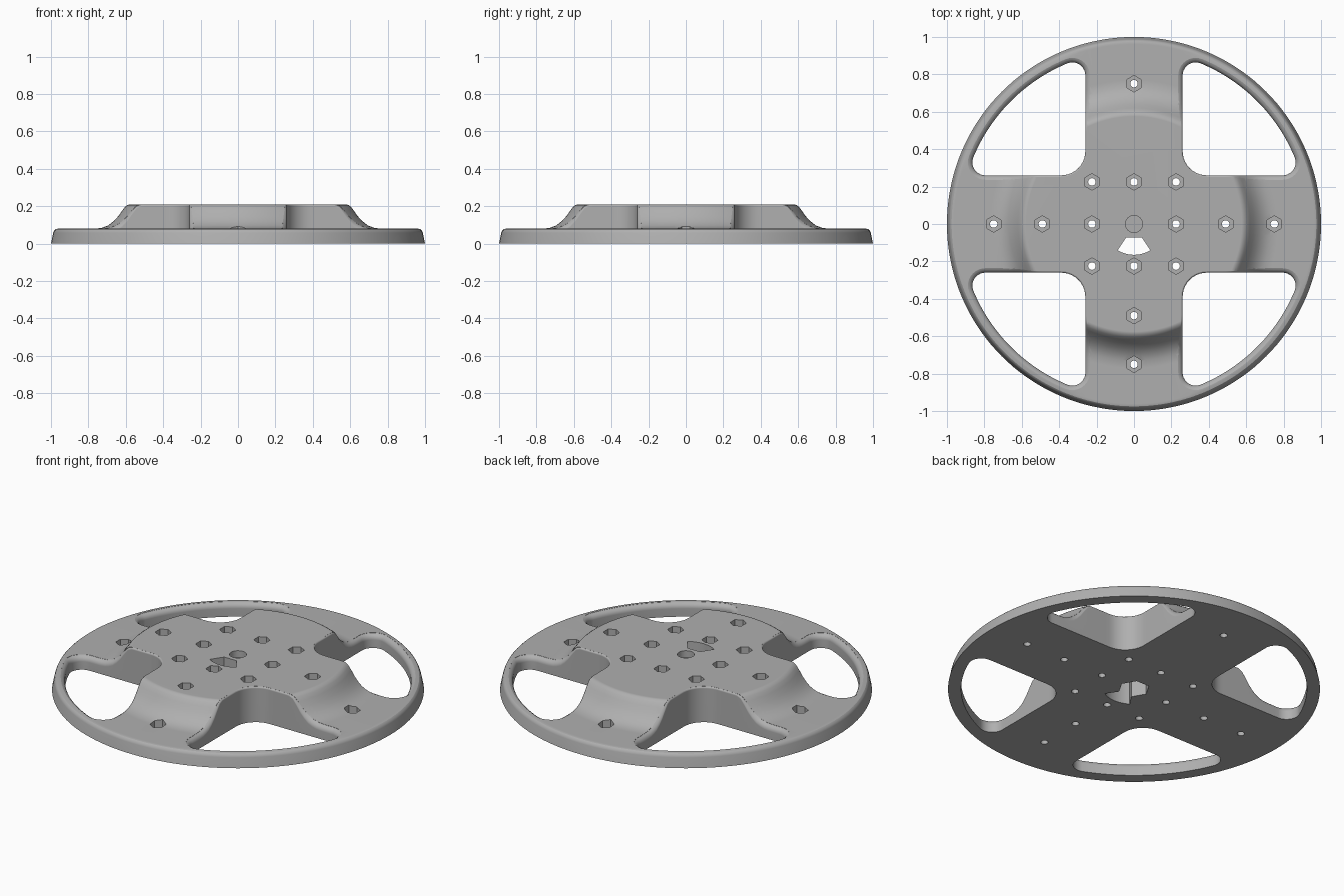
import bpy, bmesh
from math import sin, cos, pi, radians, sqrt, atan2, hypot
from mathutils import Vector

cube = bpy.data.objects.get("Cube")
if cube:
    bpy.data.objects.remove(cube)

grey = bpy.data.materials.new("mid grey")
grey.use_nodes = True
grey.diffuse_color = (0.43, 0.43, 0.43, 1)
grey.node_tree.nodes["Principled BSDF"].inputs["Base Color"].default_value = (0.43, 0.43, 0.43, 1)


def skin(bm, loops):
    """Closed solid through a stack of equally long point loops."""
    rings = [[bm.verts.new(p) for p in loop] for loop in loops]
    n = len(rings[0])
    for low, high in zip(rings, rings[1:]):
        for i in range(n):
            j = (i + 1) % n
            bm.faces.new((low[i], low[j], high[j], high[i]))
    bm.faces.new(rings[0][::-1])
    bm.faces.new(rings[-1])


def finish(bm, name):
    bmesh.ops.recalc_face_normals(bm, faces=bm.faces)
    mesh = bpy.data.meshes.new(name)
    bm.to_mesh(mesh)
    bm.free()
    mesh.materials.append(grey)
    obj = bpy.data.objects.new(name, mesh)
    bpy.context.collection.objects.link(obj)
    return obj


def circle(r, z, n=24, x=0, y=0):
    return [(x + r * cos(2 * pi * i / n), y + r * sin(2 * pi * i / n), z) for i in range(n)]


def hexagon(apothem, z, x=0, y=0, turn=0):
    pts = []
    for deg in range(0, 360, 15):
        r = apothem / cos(radians((deg + turn) % 60 - 30))
        pts.append((x + r * cos(radians(deg)), y + r * sin(radians(deg)), z))
    return pts


def cut(target, bm, name):
    cutter = finish(bm, name)
    cutter.hide_render = True
    mod = target.modifiers.new(name, 'BOOLEAN')
    mod.operation = 'DIFFERENCE'
    mod.solver = 'EXACT'
    mod.object = cutter
    bpy.context.view_layer.objects.active = target
    bpy.ops.object.modifier_apply(modifier=mod.name)
    bpy.data.objects.remove(cutter)


# Turned wheel body: rim, concave rise and flat hub
RISE = [(0.77, 0.08), (0.73, 0.084), (0.695, 0.097), (0.665, 0.12), (0.64, 0.147),
        (0.62, 0.176), (0.605, 0.196), (0.59, 0.207), (0.575, 0.21)]
RIM = [(1, 0), (0.988, 0.058), (0.983, 0.07), (0.975, 0.077), (0.962, 0.08)]
bm = bmesh.new()
skin(bm, [circle(r, z, 144) for r, z in RIM + RISE])
wheel = finish(bm, "spoked_wheel")


def height(r):
    """Top surface height at radius r."""
    if r >= RISE[0][0]:
        return RISE[0][1]
    for (r0, z0), (r1, z1) in zip(RISE, RISE[1:]):
        if r >= r1:
            return z0 + (z1 - z0) * (r0 - r) / (r0 - r1)
    return RISE[-1][1]


# Window outline between two spokes: (position, outward normal) pairs
def window_outline(a=0.26, inner=0.13, tip=0.07, outer=0.93):
    cx = sqrt((outer - tip) ** 2 - (a + tip) ** 2)
    phi = atan2(a + tip, cx)
    arcs = [((a + inner, a + inner), inner, pi, 1.5 * pi, 10),
            ((cx, a + tip), tip, -pi / 2, phi, 10),
            ((0, 0), outer, phi, pi / 2 - phi, 24),
            ((a + tip, cx), tip, pi / 2 - phi, pi, 10)]
    out = []
    for k, (c, r, t0, t1, n) in enumerate(arcs):
        first = 1 if k in (2, 3) else 0
        for i in range(first, n + 1):
            t = t0 + (t1 - t0) * i / n
            nrm = Vector((cos(t), sin(t)))
            out.append((Vector(c) + r * nrm, nrm))
        if k in (0, 3):
            # straight spoke side up to the next arc
            nc, nr, nt = arcs[(k + 1) % 4][:3]
            nrm = out[-1][1]
            start = out[-1][0]
            end = Vector(nc) + nr * Vector((cos(nt), sin(nt)))
            out += [(start.lerp(end, i / 16), nrm) for i in range(1, 16)]
    return out


# Four windows whose upper edges are rounded, following the top surface
def window_loop(turn, angle=None, z=None):
    pts = []
    for p, nrm in window_outline():
        if angle is None:
            q, zz = p, z
        else:
            lift = (height(p.length) - 0.08) / 0.13
            rho = 0.032 - 0.022 * lift
            q = p + nrm * rho * (1 - cos(angle))
            zz = z if z is not None else height(q.length) - rho * (1 - sin(angle))
        v = Vector((q.x, q.y))
        for _ in range(turn):
            v = Vector((-v.y, v.x))
        pts.append((v.x, v.y, zz))
    return pts


bm = bmesh.new()
steps = [radians(d) for d in (0, 19, 38, 57, 75)]
for turn in range(4):
    loops = [window_loop(turn, z=-0.1)]
    loops += [window_loop(turn, angle=t) for t in steps]
    loops.append(window_loop(turn, angle=steps[-1], z=0.4))
    skin(bm, loops)
cut(wheel, bm, "window_cutter")

# Bolt holes with hexagonal nut recesses
g = 0.225
spots = [(x, y) for x in (-g, 0, g) for y in (-g, 0, g) if x or y]
spots += [(-0.75, 0), (0.75, 0), (0, -0.75), (0, 0.75), (-0.49, 0), (0.49, 0), (0, -0.49)]
bm = bmesh.new()
for x, y in spots:
    skin(bm, [circle(0.02, -0.1, x=x, y=y), circle(0.02, 0.03, x=x, y=y),
              hexagon(0.038, 0.03, x, y, 30), hexagon(0.038, 0.4, x, y, 30)])
cut(wheel, bm, "bolt_hole_cutter")

# Hexagonal axle pocket underneath and round recess on top
bm = bmesh.new()
skin(bm, [hexagon(0.074, -0.1), hexagon(0.074, 0.13)])
skin(bm, [circle(0.046, 0.17), circle(0.046, 0.4)])
cut(wheel, bm, "axle_cutter")

# Fan-shaped slot through the hub
fan = [(-0.041, -0.071)]
fan += [(0.165 * sin(radians(d)), -0.165 * cos(radians(d))) for d in range(-32, 33, 8)]
fan.append((0.041, -0.071))
bm = bmesh.new()
skin(bm, [[(x, y, z) for x, y in fan] for z in (-0.1, 0.4)])
cut(wheel, bm, "slot_cutter")

# Smooth shading with crisp creases and flat hub faces
bpy.ops.object.select_all(action='DESELECT')
wheel.select_set(True)
bpy.context.view_layer.objects.active = wheel
bpy.ops.object.shade_smooth_by_angle(angle=radians(28))
weighted = wheel.modifiers.new("weighted_normals", 'WEIGHTED_NORMAL')
weighted.keep_sharp = True
